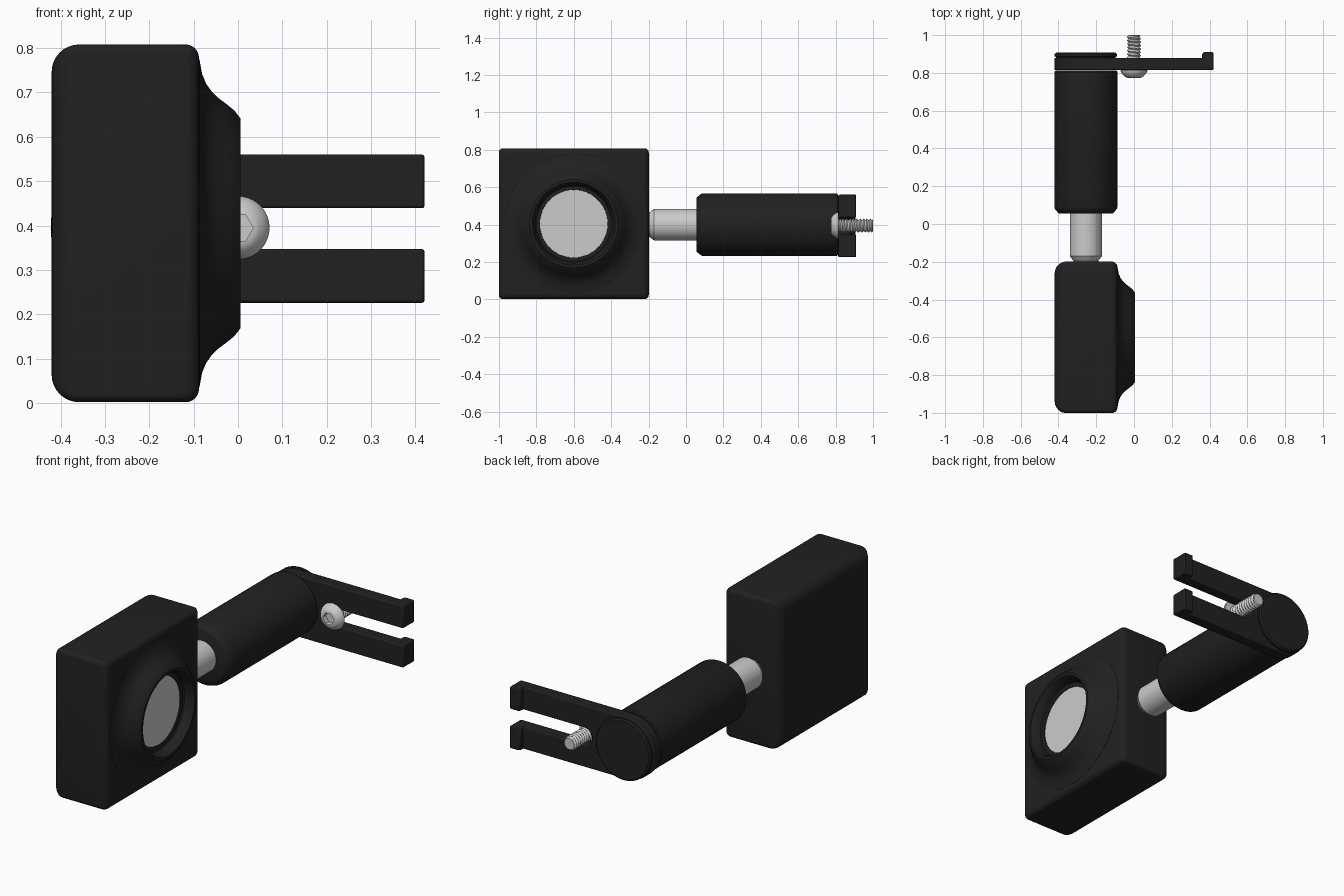
import bpy, bmesh
from math import sin, cos, pi, tau, radians

if "Cube" in bpy.data.objects:
    bpy.data.objects.remove(bpy.data.objects["Cube"])

black = bpy.data.materials.new("black_plastic")
black.diffuse_color = (0.015, 0.015, 0.015, 1)
black.use_nodes = True
black.node_tree.nodes["Principled BSDF"].inputs["Base Color"].default_value = black.diffuse_color


def finish(name, bm, mat=None, bevel=0):
    bmesh.ops.recalc_face_normals(bm, faces=bm.faces)
    me = bpy.data.meshes.new(name)
    bm.to_mesh(me)
    bm.free()
    ob = bpy.data.objects.new(name, me)
    bpy.context.collection.objects.link(ob)
    if mat:
        me.materials.append(mat)
    bpy.ops.object.select_all(action='DESELECT')
    ob.select_set(True)
    bpy.context.view_layer.objects.active = ob
    if bevel:
        mod = ob.modifiers.new("bevel", 'BEVEL')
        mod.width, mod.segments, mod.limit_method = bevel, 2, 'ANGLE'
    bpy.ops.object.shade_smooth_by_angle(angle=radians(32))
    return ob


def loft(name, rings, mat=None, cap=(True, True), bevel=0):
    """Skin a list of closed rings that have equal point counts."""
    bm = bmesh.new()
    vs = [[bm.verts.new(p) for p in r] for r in rings]
    n = len(vs[0])
    for a, b in zip(vs, vs[1:]):
        for i in range(n):
            bm.faces.new((a[i], a[(i + 1) % n], b[(i + 1) % n], b[i]))
    if cap[0]:
        bm.faces.new(vs[0])
    if cap[1]:
        bm.faces.new(vs[-1])
    return finish(name, bm, mat, bevel)


def ring(axis, c, t, r, n=64):
    """Circle around the x or y axis at t; r may depend on the angle."""
    pts = []
    for i in range(n):
        a = tau * i / n
        q = r(a) if callable(r) else r
        u, w = q * cos(a), q * sin(a)
        pts.append((t, c[0] + u, c[1] + w) if axis == 'x' else (c[0] + u, t, c[1] + w))
    return pts


def lathe(name, axis, c, profile, mat=None, cap=(True, True)):
    return loft(name, [ring(axis, c, t, r) for t, r in profile], mat, cap)


def rounded_square(x, inset, rad=0.022):
    h, pts = 0.403 - inset - rad, []
    for k, (sy, sz) in enumerate(((1, 1), (-1, 1), (-1, -1), (1, -1))):
        for j in range(6):
            a = pi / 2 * (k + j / 5)
            pts.append((x, -0.6 + sy * (h - 0.002) + rad * cos(a), 0.405 + sz * h + rad * sin(a)))
    return pts


# Housing: soft back edge, tighter front edge
steps = [pi / 2 * i / 8 for i in range(9)]
prof = [(-0.42 + 0.062 * (1 - cos(a)), 0.062 * (1 - sin(a))) for a in steps]
prof += [(-0.088 - 0.03 * (1 - sin(a)), 0.03 * (1 - cos(a))) for a in steps[::-1]]
prof = prof[:9] + [(-0.118 + 0.03 * sin(a), 0.03 * (1 - cos(a))) for a in steps]
loft("housing", [rounded_square(x, i) for x, i in prof], black)

# Flared lens mount with recessed rim
lens_c = (-0.6, 0.405)
lathe("lens_flare", 'x', lens_c, [
    (-0.095, 0.371), (-0.087, 0.37), (-0.081, 0.337), (-0.072, 0.315), (-0.06, 0.298),
    (-0.045, 0.283), (-0.025, 0.268), (-0.008, 0.254), (0.002, 0.241), (0.006, 0.236),
    (0.006, 0.222), (-0.004, 0.214), (-0.045, 0.206), (-0.05, 0.2), (-0.05, 0.182),
    (-0.065, 0.18)], black, (False, False))
lathe("lens", 'x', lens_c, [(-0.075, 0.183), (-0.056, 0.183)])

# Handle along y
arm_c = (-0.255, 0.4)
lathe("shaft", 'y', arm_c, [(-0.205, 0.066), (-0.195, 0.066), (-0.17, 0.085), (0.1, 0.085)])
lathe("grip", 'y', arm_c, [(0.055, 0.14), (0.058, 0.146), (0.08, 0.164), (0.088, 0.167),
                           (0.806, 0.167), (0.812, 0.161)], black)
lathe("end_cap", 'y', (-0.255, 0.395), [(0.87, 0.158), (0.884, 0.158), (0.888, 0.165),
                                        (0.9, 0.165), (0.907, 0.157)], black)

# Forked bracket: rounded hub with two prongs
zc, R, s, tip = 0.393, 0.167, 0.046, 0.42
outline = [(tip, zc + R)]
outline += [(-0.255 + R * cos(a), zc + R * sin(a)) for a in (pi / 2 + pi * i / 32 for i in range(33))]
outline += [(tip, zc - R), (tip, zc - s)]
outline += [(s * cos(a) - 0.005, zc + s * sin(a)) for a in (1.5 * pi - pi * i / 16 for i in range(17))]
outline += [(tip, zc + s)]
loft("fork_bracket", [[(x, y, z) for x, z in outline] for y in (0.814, 0.88)], black, bevel=0.006)

# Hooked prong ends
hook = [(0.36, 0.87), (0.36, 0.898), (0.368, 0.91), (tip, 0.91), (tip, 0.87)]
for side, sgn in (("upper", 1), ("lower", -1)):
    loft(side + "_hook", [[(x, y, zc + sgn * z) for x, y in hook] for z in (s, R)],
         black, bevel=0.005)

# Screw: button head with hex socket, then helical thread
screw_c = (0.0, 0.395)


def hexagon(size):
    return lambda a: size * cos(pi / 6) / cos((a % (pi / 3)) - pi / 6)


dome = [(0.816, 0.068), (0.812, 0.071), (0.804, 0.069), (0.792, 0.061), (0.781, 0.05), (0.775, 0.04)]
head = [ring('y', screw_c, t, r, 48) for t, r in dome]
head += [ring('y', screw_c, t, hexagon(0.034), 48) for t in (0.774, 0.8)]
loft("screw_head", head)


def thread(t):
    def radius(a):
        f = ((t / 0.018) - a / tau) % 1
        return min(0.038 - 0.009 * abs(2 * f - 1), 0.030 + (1.0 - t))
    return radius


loft("screw_thread", [ring('y', screw_c, t, thread(t), 36)
                      for t in (0.81 + 0.19 * i / 84 for i in range(85))])
